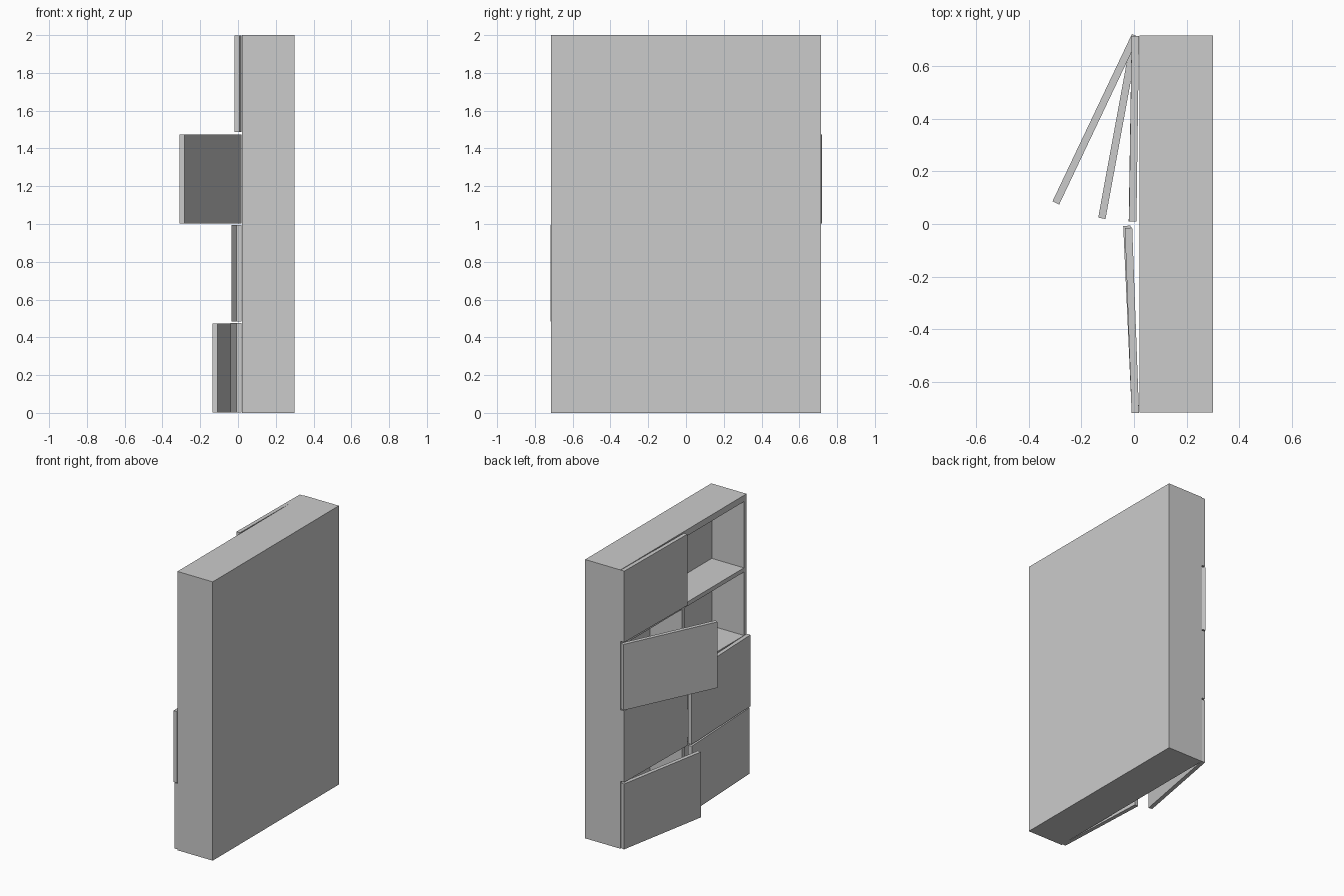
import bpy
from mathutils import Matrix
from math import radians

if "Cube" in bpy.data.objects:
    bpy.data.objects.remove(bpy.data.objects["Cube"])

FRONT, BACK = 0.02, 0.30      # carcass extents in x (doors face -x)
HALF, HEIGHT, T = 0.715, 2.0, 0.03


def box(name, lo, hi):
    """Axis-aligned box from two corners."""
    bpy.ops.mesh.primitive_cube_add(size=1)
    ob = bpy.context.object
    ob.name = name
    mid = [(a + b) / 2 for a, b in zip(lo, hi)]
    dim = [b - a for a, b in zip(lo, hi)]
    ob.data.transform(Matrix.Translation(mid) @ Matrix.Diagonal((*dim, 1)))
    return ob


# Carcass: sides, back, top, bottom
for side, s in (("left", 1), ("right", -1)):
    y0, y1 = sorted((s * HALF, s * (HALF - T)))
    box(f"side_panel_{side}", (FRONT, y0, 0), (BACK, y1, HEIGHT))
IN = HALF - T
box("back_panel", (BACK - 0.025, -IN, 0), (BACK, IN, HEIGHT))
INNER = BACK - 0.025
box("top_panel", (FRONT, -IN, HEIGHT - 0.045), (INNER, IN, HEIGHT))
box("bottom_panel", (FRONT, -IN, 0), (INNER, IN, T))

# Shelves and the centre divider between them
shelf_tops = [0.505, 0.995, 1.48]
for i, z in enumerate(shelf_tops):
    box(f"shelf_{i + 1}", (FRONT, -IN, z - T), (INNER, IN, z))
floors = [T] + shelf_tops
ceilings = [z - T for z in shelf_tops] + [HEIGHT - 0.045]
for i, (z0, z1) in enumerate(zip(floors, ceilings)):
    box(f"divider_{i + 1}", (FRONT, -T / 2, z0), (INNER, T / 2, z1))


def door(name, s, hinge_y, z0, z1, angle):
    """Door slab hinged on the outer edge, swung outwards by angle degrees."""
    ob = box(name, (-0.014, min(0, -s * 0.703), z0), (0.014, max(0, -s * 0.703), z1))
    ob.location = (0.005, s * hinge_y, 0)
    ob.rotation_euler.z = -s * radians(angle)


# Doors: name, side, hinge y, z range, opening angle
for args in (
    ("door_left_1", 1, 0.713, 0.003, 0.472, 10.4),
    ("door_left_2", 1, 0.713, 0.483, 0.995, 0.9),
    ("door_left_3", 1, 0.715, 1.002, 1.475, 25.4),
    ("door_left_4", 1, 0.713, 1.487, 1.998, 0.8),
    ("door_right_1", -1, 0.709, 0.003, 0.475, 2.6),
    ("door_right_2", -1, 0.717, 0.483, 0.995, 2.1),
):
    door(*args)
